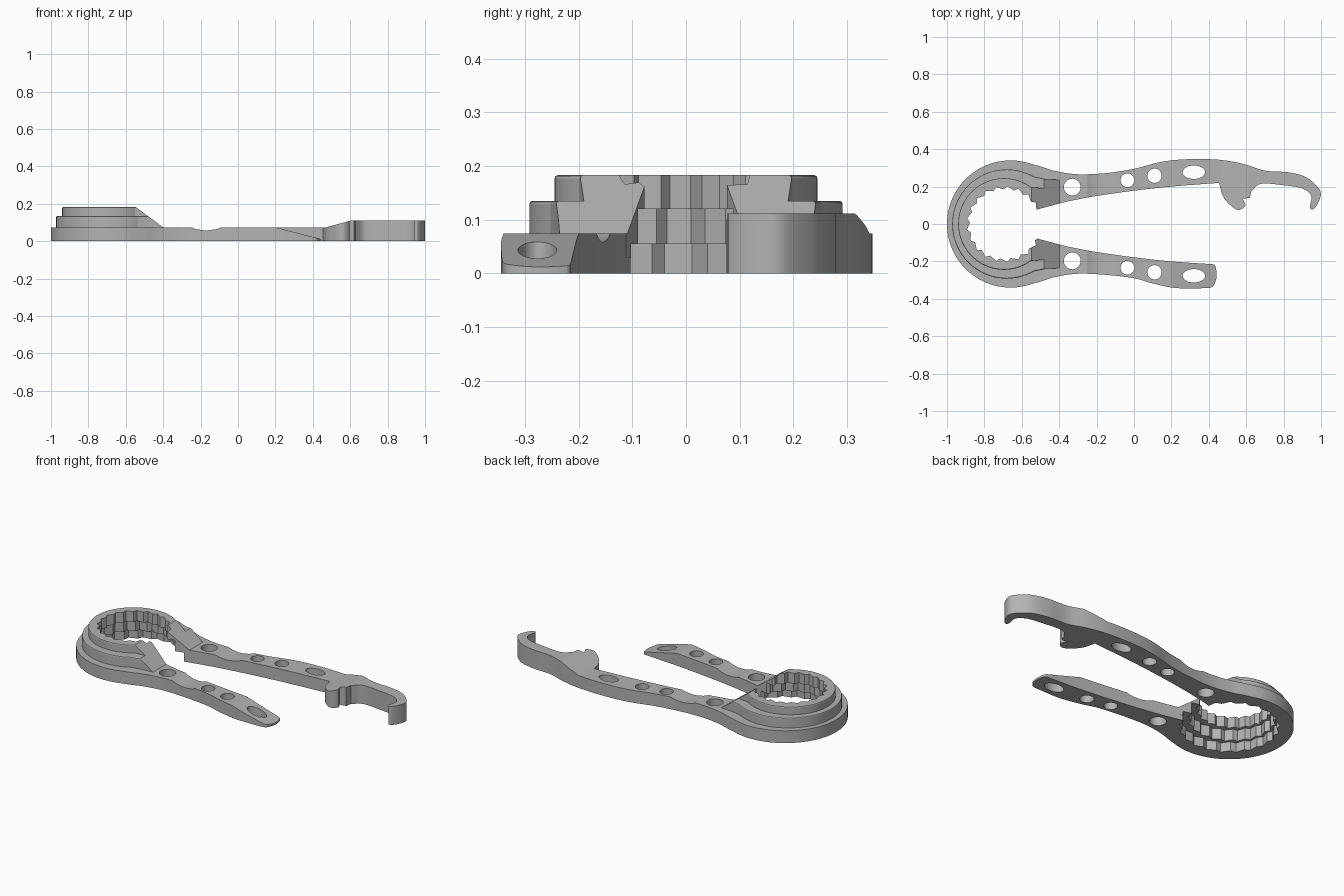
import bpy, bmesh, math
from mathutils import Vector

cube = bpy.data.objects.get("Cube")
if cube:
    bpy.data.objects.remove(cube, do_unlink=True)

grey = bpy.data.materials.new("plain_grey")
grey.use_nodes = True
grey.diffuse_color = (0.45, 0.45, 0.45, 1)
grey.node_tree.nodes["Principled BSDF"].inputs["Base Color"].default_value = (0.45, 0.45, 0.45, 1)


def smooth(points, steps=6):
    """Catmull-Rom curve through 2D points."""
    p = [Vector(q) for q in points]
    p = [2 * p[0] - p[1]] + p + [2 * p[-1] - p[-2]]
    out = []
    for a, b, c, d in zip(p, p[1:], p[2:], p[3:]):
        for i in range(steps):
            t = i / steps
            out.append(0.5 * (2 * b + (c - a) * t + (2 * a - 5 * b + 4 * c - d) * t ** 2
                              + (3 * b - a - 3 * c + d) * t ** 3))
    return [tuple(q) for q in out] + [tuple(p[-2])]


def arc(cx, r, start, end, n=56):
    angles = [math.radians(start + (end - start) * i / n) for i in range(n + 1)]
    return [(cx + r * math.cos(a), r * math.sin(a)) for a in angles]


def mirror(points):
    return [(x, -y) for x, y in reversed(points)]


def prism(name, outline, low, high, along="z", bevel=0):
    """Extrude an outline along z, or an xz profile along y."""
    bm = bmesh.new()
    place = (lambda u, v, w: (u, v, w)) if along == "z" else (lambda u, v, w: (u, w, v))
    clean = [q for i, q in enumerate(outline) if math.dist(q, outline[i - 1]) > 1e-4]
    face = bm.faces.new([bm.verts.new(place(u, v, low)) for u, v in clean])
    new = bmesh.ops.extrude_face_region(bm, geom=[face])["geom"]
    shift = Vector(place(0, 0, high - low))
    bmesh.ops.translate(bm, verts=[g for g in new if isinstance(g, bmesh.types.BMVert)], vec=shift)
    if bevel:
        top = [g for g in new if isinstance(g, bmesh.types.BMEdge)]
        bmesh.ops.bevel(bm, geom=top, offset=bevel, segments=2, profile=0.5, affect="EDGES")
    bmesh.ops.recalc_face_normals(bm, faces=bm.faces)
    mesh = bpy.data.meshes.new(name)
    bm.to_mesh(mesh)
    bm.free()
    mesh.materials.append(grey)
    ob = bpy.data.objects.new(name, mesh)
    bpy.context.collection.objects.link(ob)
    return ob


def combine(ob, other, operation):
    mod = ob.modifiers.new("combine", "BOOLEAN")
    mod.operation, mod.solver, mod.object = operation, "EXACT", other
    bpy.context.view_layer.objects.active = ob
    bpy.ops.object.modifier_apply(modifier=mod.name)
    bpy.data.objects.remove(other, do_unlink=True)


# Outline of the base: ring, long arm with hooks, short arm
long_inner = smooth([(-.62, .05), (-.52, .077), (-.4, .11), (-.24, .143), (-.025, .175), (.2, .2), (.455, .22)])
small_hook = smooth([(.455, .22), (.475, .15), (.515, .1), (.56, .075), (.595, .1), (.58, .135)])
notch = [(.62, .14), (.627, .175)]
end_hook = smooth([(.627, .175), (.68, .215), (.8, .207), (.9, .19), (.948, .15), (.94, .09), (.96, .08),
                   (.988, .12), (.998, .17), (.965, .215), (.91, .255), (.82, .277), (.7, .285), (.59, .32),
                   (.46, .343), (.3, .347), (.15, .333), (0, .295), (-.15, .272), (-.3, .266),
                   (-.42, .283), (-.5, .308), (-.572, .328)])
ring = arc(-.66, .34, 75, 285)
short_outer = smooth([(-.572, -.328), (-.5, -.308), (-.42, -.283), (-.3, -.266), (-.15, -.272),
                      (0, -.29), (.1, -.318), (.23, -.343), (.4, -.343)])
short_end = smooth([(.4, -.343), (.425, -.33), (.442, -.28), (.435, -.225), (.42, -.215)])
short_inner = smooth([(.42, -.215), (.2, -.2), (-.025, -.175), (-.24, -.143), (-.4, -.11), (-.52, -.077), (-.62, -.05)])
base = prism("bottle_opener", long_inner + small_hook + notch + end_hook + ring
             + short_outer + short_end + short_inner, 0, .112)

# Arm thickness: finger groove, thick hook end, tapered short end
groove = [(-1.2, .074)] + smooth([(-.25, .074), (-.22, .064), (-.17, .058), (-.12, .064), (-.09, .074)], 4)
lid = [(1.2, .4), (-1.2, .4)]
combine(base, prism("long_top", groove + [(.47, .074), (.61, .112), (.65, .13), (1.2, .13)] + lid, -.01, .6, "y"), "DIFFERENCE")
combine(base, prism("short_top", groove + [(.2, .074), (.45, .01), (.6, -.03), (1.2, -.03)] + lid, -.6, 0, "y"), "DIFFERENCE")

# Stacked collars over the ring, ending in ramps at the jaws
jaw = [(-.62, .05), (-.52, .077), (-.39, .112)]
collars = [
    ("middle_collar", -.68, .292, 60, [(-.39, .235), (-.44, .238), (-.48, .242)], .135),
    ("upper_collar", -.695, .245, 54, [(-.39, .19), (-.48, .19)], .183),
]
for name, cx, r, angle, flare, top in collars:
    side = jaw + flare
    collar = prism(name, side + arc(cx, r, angle, 360 - angle) + mirror(side), .03, top, bevel=.006)
    ramp = [(-.577, .205), (-.34, .03), (-.2, .03), (-.2, .3), (-.577, .3)]
    combine(collar, prism("ramp", ramp, -.5, .5, "y"), "DIFFERENCE")
    combine(base, collar, "UNION")


# Toothed sockets, widening downwards
def teeth(cx, r, depth=.018, count=21):
    points = []
    for i in range(count):
        for part, radius in ((0, r), (.35, r - depth)):
            a = math.tau * (i + part) / count
            points.append((cx + radius * math.cos(a), radius * math.sin(a)))
    return points


for cx, r, top in ((-.66, .268, .055), (-.678, .235, .12), (-.692, .203, .3)):
    combine(base, prism("socket", teeth(cx, r), -.1, top), "DIFFERENCE")

# Round and oval holes through both arms
for side in (1, -1):
    for x, y, rx, ry in ((-.33, .197, .045, .045), (-.035, .234, .037, .037),
                         (.11, .258, .038, .038), (.32, .277, .06, .036)):
        loop = [(x + rx * math.cos(math.tau * i / 40), side * y + ry * math.sin(math.tau * i / 40))
                for i in range(40)]
        combine(base, prism("hole", loop, -.1, .3), "DIFFERENCE")

# Smooth walls, crisp edges
bpy.ops.object.select_all(action="DESELECT")
base.select_set(True)
bpy.context.view_layer.objects.active = base
bpy.ops.object.shade_smooth_by_angle(angle=math.radians(13))
